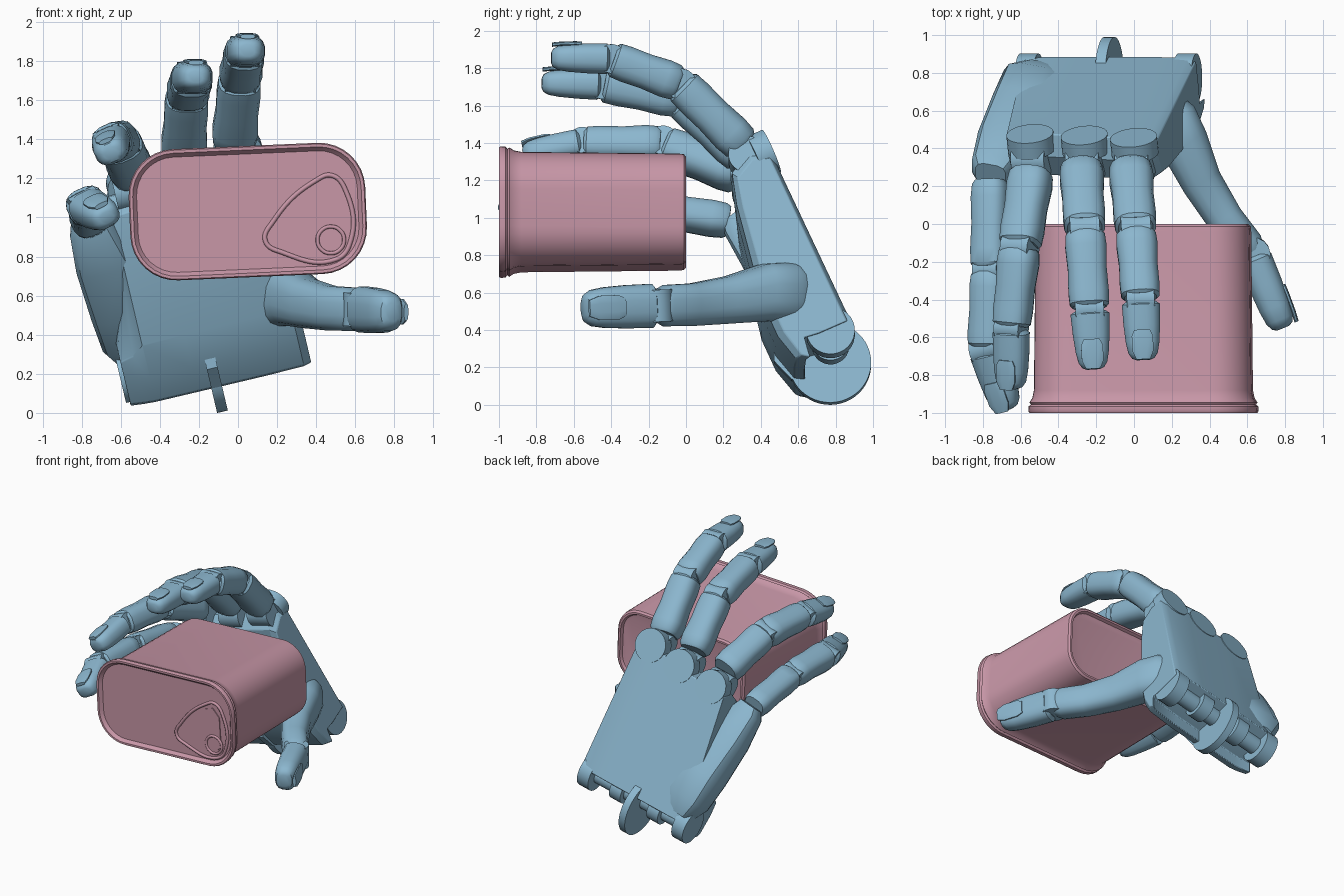
import bpy, bmesh, math
from mathutils import Vector

if "Cube" in bpy.data.objects:
    bpy.data.objects.remove(bpy.data.objects["Cube"], do_unlink=True)


def material(name, rgb):
    m = bpy.data.materials.new(name)
    m.use_nodes = True
    m.diffuse_color = (*rgb, 1)
    m.node_tree.nodes["Principled BSDF"].inputs["Base Color"].default_value = (*rgb, 1)
    return m


BLUE = material("soft blue", (0.26, 0.47, 0.62))
PINK = material("dusty pink", (0.58, 0.31, 0.39))


def loft(name, rings, mat, angle=35, bevel=0):
    """Skin a list of equal-length point rings and cap both ends."""
    bm = bmesh.new()
    loops = [[bm.verts.new(p) for p in ring] for ring in rings]
    n = len(loops[0])
    for a, b in zip(loops, loops[1:]):
        for i in range(n):
            j = (i + 1) % n
            bm.faces.new((a[i], a[j], b[j], b[i]))
    bm.faces.new(loops[0][::-1])
    bm.faces.new(loops[-1])
    bmesh.ops.recalc_face_normals(bm, faces=bm.faces)
    me = bpy.data.meshes.new(name)
    bm.to_mesh(me)
    bm.free()
    ob = bpy.data.objects.new(name, me)
    bpy.context.collection.objects.link(ob)
    me.materials.append(mat)
    if bevel:
        mod = ob.modifiers.new("soft edges", "BEVEL")
        mod.width, mod.segments, mod.limit_method = bevel, 2, "ANGLE"
        mod.angle_limit = math.radians(40)
    bpy.ops.object.select_all(action="DESELECT")
    ob.select_set(True)
    bpy.context.view_layer.objects.active = ob
    bpy.ops.object.shade_smooth_by_angle(angle=math.radians(angle))


def frame(t, side):
    t = t.normalized()
    s = (side - t * side.dot(t)).normalized()
    return s, t.cross(s)


def section(c, s, up, rs, ru, n=16, power=0.75):
    pts = []
    for i in range(n):
        a = 2 * math.pi * (i + 0.5) / n
        x, y = math.cos(a), math.sin(a)
        pts.append(c + s * rs * math.copysign(abs(x) ** power, x)
                   + up * ru * math.copysign(abs(y) ** power, y))
    return pts


def cylinder(name, p, q, r, n=28):
    s, up = frame(q - p, Vector((0.1, 0.9, 0.5)))
    loft(name, [section(p, s, up, r, r, n, 1), section(q, s, up, r, r, n, 1)], BLUE)


# Fingers: phalanges, hinge pins and a nail
BONE = [(0, .8), (.05, .94), (.2, 1), (.5, .95), (.8, 1), (.96, .97), (1, .82)]
TIP = [(0, .75), (.05, .98), (.4, 1), (.7, .97), (.88, .88), (.97, .68), (1, .42)]


def finger(name, joints, radii, side, depth=.82):
    pts = [Vector(p) for p in joints]
    for i, (a, b) in enumerate(zip(pts, pts[1:])):
        last = i == len(pts) - 2
        ra, rb = radii[i], radii[i + 1]
        s, up = frame(b - a, Vector(side))
        flat = depth if last else .93
        gap = (b - a).normalized() * 0.01
        start, end = a + gap, b if last else b - gap
        rings = []
        for t, k in TIP if last else BONE:
            r = (ra + (rb - ra) * t) * k
            rings.append(section(start.lerp(end, t), s, up, r, r * flat))
        loft(f"{name}_{'tip' if last else 'bone_%d' % i}", rings, BLUE)
        if i or last:
            w = s * ra * 0.7
            cylinder(f"{name}_pin_{i}", a - w, a + w, ra * 0.75, 16)
        if last:
            rings = [section(a.lerp(b, t) + up * ra * depth * h, s, up, ra * k, 0.012, 12)
                     for t, h, k in ((.5, .91, .4), (.6, .92, .55), (.85, .88, .55), (.99, .82, .36))]
            loft(f"{name}_nail", rings, BLUE)


X = (1, 0, 0)
finger("index", [(-.02, .31, 1.38), (.01, -.03, 1.715), (.035, -.40, 1.85), (.05, -.72, 1.855)],
       (.12, .112, .105, .088), X)
finger("middle", [(-.28, .31, 1.32), (-.26, -.03, 1.63), (-.235, -.45, 1.715), (-.215, -.77, 1.72)],
       (.12, .112, .108, .085), X)
finger("ring", [(-.54, .29, 1.23), (-.605, -.12, 1.385), (-.65, -.55, 1.39), (-.65, -.87, 1.33)],
       (.12, .112, .1, .088), (.9, 0, .4))
finger("little", [(-.76, .24, .98), (-.765, -.24, 1.055), (-.775, -.66, 1.06), (-.67, -.98, 1.0)],
       (.1, .1, .105, .088), (.9, 0, .4))
finger("thumb", [(.63, -.16, .53), (.79, -.55, .515)], (.122, .11), (0, 0, -1), .78)

# Thumb base: one long swelling bone out of the palm
path = [(.08, .68, .58, .11), (.13, .62, .59, .15), (.2, .55, .6, .165), (.27, .42, .6, .155),
        (.36, .22, .56, .128), (.48, .03, .535, .115), (.59, -.11, .53, .112), (.62, -.15, .53, .09)]
s, up = frame(Vector((.5, -.8, 0)), Vector((0, 0, -1)))
loft("thumb_base", [section(Vector(p[:3]), s, up, p[3], p[3] * .86) for p in path], BLUE)

# Palm frame: U across, V towards the knuckles, W out of the back of the hand
O = Vector((-.13, .77, .22))
U = Vector((.973, 0, .23))
V = Vector((-.21, -.41, .89)).normalized()
W = V.cross(U)


def hand(u, v, w):
    return O + U * u + V * v + W * w


# Palm: C-shaped section with a curved heel, swept across the hand
PROFILE = [(.07, .16), (1.15, .15), (1.18, .03), (1.12, -.1), (.94, -.15), (.35, -.25),
           (.15, -.25), (0, -.21), (-.03, -.16), (.08, -.14), (.07, -.04)]
rings = []
for u, top, thin in ((-.45, .3, .85), (-.38, .55, .95), (-.32, 1.06, 1), (-.1, 1.08, 1),
                     (.25, 1.12, 1), (.46, 1.13, .95), (.5, 1.08, .8)):
    rings.append([hand(u, v if v < .25 else .25 + (v - .25) * (top - .25) / .93, w * thin)
                  for v, w in PROFILE])
loft("palm", rings, BLUE, 30, 0.015)

# Rounded knuckle plates covering the finger roots
for name, u, v in (("index", .385, 1.11), ("middle", .11, 1.08), ("ring", -.19, 1.06)):
    cylinder(f"{name}_knuckle_plate", hand(u, v, .06), hand(u, v, .155), .125)
    cylinder(f"{name}_knuckle_pin", hand(u - .09, v + .02, .02), hand(u + .09, v + .02, .02), .1)

# Outer metacarpal leading to the little finger
path = [(-.5, .8, .27, .1), (-.54, .74, .38, .16), (-.58, .6, .55, .18),
        (-.68, .42, .78, .155), (-.75, .29, .95, .115), (-.76, .26, 1.0, .085)]
s, up = frame(Vector((-.25, -.5, .7)), Vector((.9, -.2, .25)))
loft("outer_metacarpal", [section(Vector(p[:3]), s, up, p[3], p[3] * .8, 12, .6) for p in path], BLUE)

# Wrist hinge: outer lugs flush with the back, inner rollers, pin and central disc
for u, half, r in ((-.42, .05, .13), (-.17, .05, .1), (.17, .05, .1), (.44, .05, .13)):
    cylinder("wrist_lug", hand(u - half, .06, .03), hand(u + half, .06, .03), r)
cylinder("wrist_pin", hand(-.42, .06, .02), hand(.44, .06, .02), .065)
cylinder("wrist_disc", hand(-.028, 0, 0), hand(.028, 0, 0), .22, 48)

# Slot ridge where the disc shows through the heel
loft("heel_fin", [[hand(u, v, w) for v, w in ((-.02, -.15), (.0, -.225), (.13, -.27), (.2, -.24))]
                  for u in (-.028, .028)], BLUE)

# Can: rounded rectangle swept from back to front with a flared rim
C = Vector((.05, 0, 1.03))
tilt = math.radians(2.5)
CX = Vector((math.cos(tilt), 0, math.sin(tilt)))
CZ = Vector((-math.sin(tilt), 0, math.cos(tilt)))


def rounded_rect(y, grow, hw=.57, hh=.3, r=.2, steps=8):
    pts = []
    for q, (sx, sz) in enumerate(((1, 1), (-1, 1), (-1, -1), (1, -1))):
        for i in range(steps + 1):
            a = math.pi / 2 * (q + i / steps)
            x = sx * (hw - r) + (r + grow) * math.cos(a)
            z = sz * (hh - r) + (r + grow) * math.sin(a)
            pts.append(C + CX * x + CZ * z + Vector((0, y, 0)))
    return pts


CAN = [(-.025, -.06), (-.022, -.045), (0, -.035), (0, -.02), (-.012, -.006), (-.04, -.003),
       (-.88, .006), (-.92, .014), (-.945, .03), (-.955, .022), (-.965, .034), (-.99, .036),
       (-1, .03), (-1, .015), (-.985, .004), (-.975, -.005)]
loft("can", [rounded_rect(y, g) for y, g in CAN], PINK, 40)


# Pull tab on the lid: raised outline, plate and finger ring
def tab_curve(name, pts, y, depth):
    cu = bpy.data.curves.new(name, "CURVE")
    cu.dimensions, cu.bevel_depth, cu.bevel_resolution = "3D", depth, 2
    sp = cu.splines.new("BEZIER")
    sp.bezier_points.add(len(pts) - 1)
    for bp, (x, z) in zip(sp.bezier_points, pts):
        bp.co = (x, y, z)
        bp.handle_left_type = bp.handle_right_type = "AUTO"
    sp.use_cyclic_u = True
    cu.materials.append(PINK)
    bpy.context.collection.objects.link(bpy.data.objects.new(name, cu))


TAB = [(.4, 1.19), (.48, 1.215), (.55, 1.14), (.57, .86), (.5, .785), (.23, .82),
       (.14, .88), (.18, .98)]
tab_curve("tab_outline", TAB, -.978, .012)
mid = (.38, .98)
inner = [(mid[0] + (x - mid[0]) * .82, mid[1] + (z - mid[1]) * .82) for x, z in TAB]
loft("tab_plate", [[Vector((x, y, z)) for x, z in inner] for y in (-.973, -.982)], PINK)
tab_curve("tab_ring", [(.475 + .068 * math.cos(i * math.pi / 4), .885 + .068 * math.sin(i * math.pi / 4))
                       for i in range(8)], -.982, .01)
